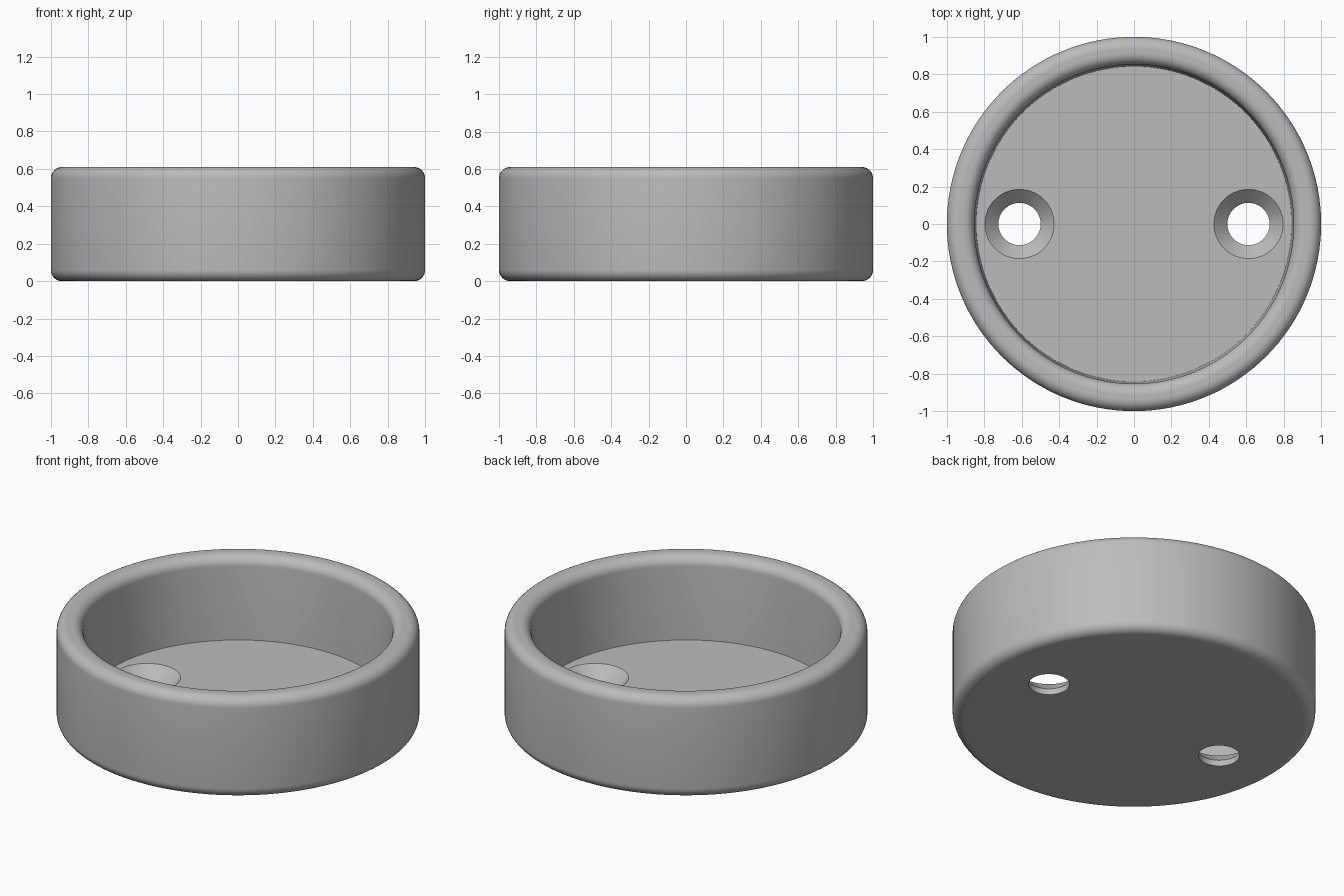
import bpy, bmesh, math

if "Cube" in bpy.data.objects:
    bpy.data.objects.remove(bpy.data.objects["Cube"])

R, H, FILLET = 1.0, 0.61, 0.06      # outer radius, height, edge rounding
FLOOR_Z, FLOOR_R, WALL_R = 0.108, 0.842, 0.853
HOLE_X, HOLE_R, SINK_R = 0.612, 0.113, 0.185


def arc(cx, cz, start, end, steps=8):
    """Points of a rounded edge in the (radius, height) plane."""
    return [(cx + FILLET * math.cos(math.radians(start + (end - start) * i / steps)),
             cz + FILLET * math.sin(math.radians(start + (end - start) * i / steps)))
            for i in range(steps + 1)]


def lathe(name, profile, segments, x=0.0):
    """Revolve an open profile about a vertical axis and cap both ends."""
    bm = bmesh.new()
    rings = [[bm.verts.new((x + r * math.cos(2 * math.pi * i / segments),
                            r * math.sin(2 * math.pi * i / segments), z))
              for i in range(segments)] for r, z in profile]
    for a, b in zip(rings, rings[1:]):
        for i in range(segments):
            j = (i + 1) % segments
            bm.faces.new((a[i], a[j], b[j], b[i]))
    bm.faces.new(rings[0][::-1])
    bm.faces.new(rings[-1])
    bmesh.ops.recalc_face_normals(bm, faces=bm.faces)
    mesh = bpy.data.meshes.new(name)
    bm.to_mesh(mesh)
    bm.free()
    obj = bpy.data.objects.new(name, mesh)
    bpy.context.collection.objects.link(obj)
    return obj


grey = bpy.data.materials.new("grey")
grey.diffuse_color = (0.5, 0.5, 0.5, 1)
grey.use_nodes = True
grey.node_tree.nodes["Principled BSDF"].inputs["Base Color"].default_value = grey.diffuse_color

# Round cup: bottom edge, outer wall, rounded rim, inner wall, floor
profile = (arc(R - FILLET, FILLET, -90, 0)
           + arc(R - FILLET, H - FILLET, 0, 90)
           + arc(WALL_R + FILLET, H - FILLET, 90, 180)
           + [(FLOOR_R, FLOOR_Z)])
cup = lathe("round_cup", profile, 128)
cup.data.materials.append(grey)

# Two countersunk screw holes through the floor
bpy.context.view_layer.objects.active = cup
cup.select_set(True)
sink_z = FLOOR_Z - (SINK_R - HOLE_R)
for side in (-1, 1):
    cutter = lathe("screw_hole_cutter",
                   [(HOLE_R, -0.1), (HOLE_R, sink_z),
                    (SINK_R, FLOOR_Z), (SINK_R, FLOOR_Z + 0.1)], 64, side * HOLE_X)
    cutter.hide_render = True
    mod = cup.modifiers.new("screw_hole", 'BOOLEAN')
    mod.operation = 'DIFFERENCE'
    mod.solver = 'EXACT'
    mod.object = cutter
    bpy.ops.object.modifier_apply(modifier=mod.name)
    bpy.data.objects.remove(cutter)

# Smooth curved walls, flat floor and base
bpy.ops.object.shade_smooth_by_angle(angle=math.radians(30))
for face in cup.data.polygons:
    if abs(face.normal.z) > 0.999:
        face.use_smooth = False
